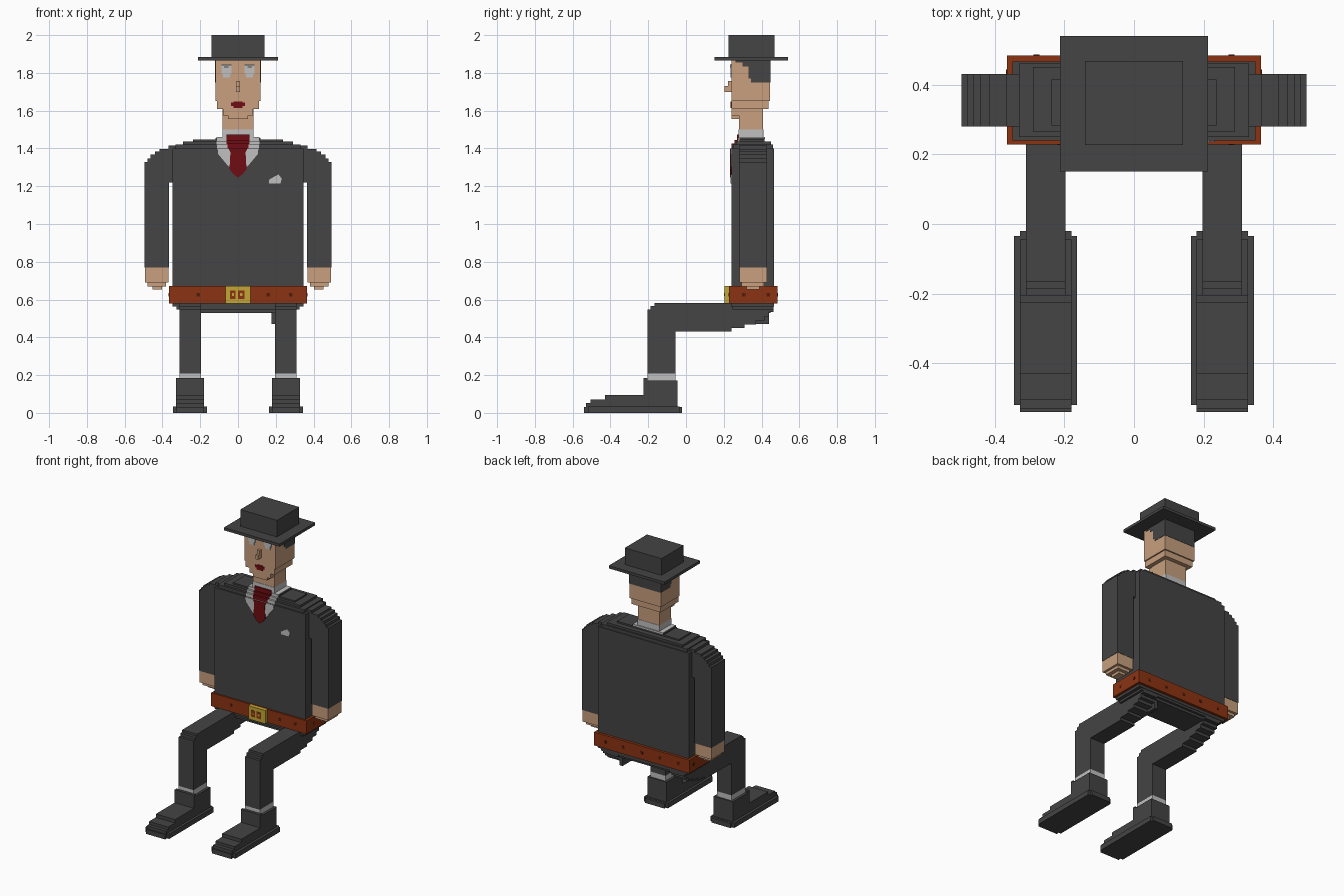
import bpy, bmesh


def material(name, r, g, b):
    m = bpy.data.materials.new(name)
    m.diffuse_color = (r, g, b, 1)
    return m


CLOTH = material("charcoal cloth", .058, .058, .058)
SKIN = material("skin", .58, .35, .21)
WHITE = material("pale grey", .53, .53, .53)
RED = material("dark red", .16, .004, .006)
LEATHER = material("brown leather", .26, .034, .006)
HOLE = material("dark brown", .09, .012, .003)
BRASS = material("brass", .55, .38, .035)


def finish(name, mat, bm):
    bmesh.ops.recalc_face_normals(bm, faces=bm.faces)
    me = bpy.data.meshes.new(name)
    bm.to_mesh(me)
    bm.free()
    me.materials.append(mat)
    ob = bpy.data.objects.new(name, me)
    bpy.context.collection.objects.link(ob)
    return ob


def boxes(name, mat, *dims):
    """One object from boxes (x0, x1, y0, y1, z0, z1)."""
    bm = bmesh.new()
    for x0, x1, y0, y1, z0, z1 in dims:
        for v in bmesh.ops.create_cube(bm, size=1)["verts"]:
            v.co = (x1 if v.co.x > 0 else x0, y1 if v.co.y > 0 else y0, z1 if v.co.z > 0 else z0)
    return finish(name, mat, bm)


def prism(name, mat, pts, axis, a, b):
    """Outline extruded from a to b; axis 'x' takes (y, z), axis 'y' takes (x, z)."""
    bm = bmesh.new()
    put = (lambda p: (a, p[0], p[1])) if axis == "x" else (lambda p: (p[0], a, p[1]))
    face = bm.faces.new([bm.verts.new(put(p)) for p in pts])
    new = bmesh.ops.extrude_face_region(bm, geom=[face])["geom"]
    for v in new:
        if isinstance(v, bmesh.types.BMVert):
            v.co["xyz".index(axis)] = b
    return finish(name, mat, bm)


def stairs(pts):
    """Turn points into a stepped outline: go sideways, then up or down."""
    out = [pts[0]]
    for u, w in pts[1:]:
        if u != out[-1][0] and w != out[-1][1]:
            out.append((u, out[-1][1]))
        out.append((u, w))
    return out


# hat
boxes("hat", CLOTH, (-.213, .213, .15, .54, 1.866, 1.885), (-.14, .14, .226, .468, 1.885, 2))

# head, jaw, chin and neck
boxes("head", SKIN, (-.12, .12, .24, .445, 1.65, 1.866), (-.111, .111, .24, .436, 1.608, 1.65),
      (-.08, .08, .24, .28, 1.575, 1.608), (-.053, .053, .24, .28, 1.555, 1.575))
boxes("neck", SKIN, (-.083, .083, .28, .408, 1.5, 1.61))
boxes("nose", SKIN, (-.01, .01, .205, .24, 1.7, 1.73), (-.01, .01, .222, .24, 1.73, 1.757))

# hair wraps the sides and back of the head
prism("hair", CLOTH, stairs([(.262, 1.866), (.262, 1.855), (.3, 1.855), (.3, 1.835), (.332, 1.835),
      (.332, 1.77), (.345, 1.77), (.345, 1.75), (.447, 1.75), (.447, 1.866)]), "x", -.122, .122)

# eyes, brows and lips
for s, side in ((-1, "left"), (1, "right")):
    cx = .061 * s
    boxes(side + "_eye", WHITE, (cx - .027, cx + .027, .236, .24, 1.795, 1.838),
          (cx - .019, cx + .019, .236, .24, 1.775, 1.795))
    boxes(side + "_brow", CLOTH, (cx - .027, cx + .027, .234, .24, 1.839, 1.845),
          (cx - .012, cx + .012, .234, .24, 1.829, 1.834))
boxes("lips", RED, (-.036, .036, .236, .24, 1.626, 1.642), (-.023, .023, .236, .24, 1.613, 1.648))

# jacket torso with stepped shoulders
boxes("torso", CLOTH, (-.348, .348, .24, .466, .6, 1.4), (-.33, .33, .25, .46, 1.4, 1.422),
      (-.29, .29, .265, .45, 1.42, 1.437), (-.237, .237, .283, .415, 1.43, 1.447),
      (-.12, .12, .283, .415, 1.44, 1.456))
boxes("collar", WHITE, (-.083, .083, .278, .41, 1.44, 1.5), (-.115, .115, .28, .417, 1.45, 1.46))

# shirt front, tie and pocket square
prism("shirt_front", WHITE, [(-.108, 1.4), (-.105, 1.37), (-.08, 1.34), (-.055, 1.31), (0, 1.27),
      (.055, 1.31), (.08, 1.34), (.105, 1.37), (.108, 1.4)], "y", .236, .242)
boxes("shirt_top", WHITE, (-.11, .11, .246, .26, 1.395, 1.423), (-.113, .113, .261, .3, 1.42, 1.44),
      (-.115, .115, .275, .3, 1.437, 1.459))
prism("tie", RED, [(-.05, 1.4), (-.04, 1.38), (-.045, 1.29), (-.025, 1.265), (0, 1.245),
      (.025, 1.265), (.045, 1.29), (.04, 1.38), (.05, 1.4)], "y", .233, .242)
boxes("tie_knot", RED, (-.055, .055, .242, .27, 1.395, 1.425), (-.06, .06, .257, .29, 1.42, 1.445),
      (-.062, .062, .27, .29, 1.44, 1.475))
prism("pocket_square", WHITE, [(.165, 1.215), (.225, 1.215), (.232, 1.24), (.215, 1.262),
      (.19, 1.25), (.165, 1.235)], "y", .236, .242)

# belt, buckle and holes
boxes("belt", LEATHER, (-.365, .365, .228, .484, .58, .672))
boxes("buckle", BRASS, (-.065, .065, .205, .228, .58, .672))
boxes("buckle_inlay", LEATHER, (-.042, -.012, .203, .206, .604, .648), (.0, .034, .203, .206, .604, .648))
boxes("buckle_stud", BRASS, (-.032, -.022, .2015, .204, .62, .634), (.01, .024, .2015, .204, .62, .634))
holes = [(x - .009, x + .009, .226, .23, .617, .635) for x in (-.21, .16, .28)]
holes += [(x - .009, x + .009, .482, .486, .617, .635) for x in (-.28, -.14, 0, .14, .28)]
for y in (.305, .435):
    holes += [(s - .002, s + .002, y - .009, y + .009, .617, .635) for s in (-.365, .365)]
boxes("belt_holes", HOLE, *holes)

# hips
boxes("hips", CLOTH, (-.348, .348, .24, .466, .562, .58), (-.325, .325, .247, .463, .547, .565),
      (-.295, .295, .26, .447, .53, .55))

# outlines for arm (x, z), leg (y, z) and shoe (y, z)
arm = stairs([(.365, .77), (.495, .77), (.495, 1.328), (.478, 1.328), (.478, 1.348), (.462, 1.348),
              (.462, 1.367), (.44, 1.367), (.44, 1.383), (.415, 1.383), (.415, 1.397), (.367, 1.397),
              (.367, 1.415), (.33, 1.415), (.33, 1.22), (.365, 1.22)])
leg = stairs([(-.205, .208), (-.055, .208), (-.055, .432), (.24, .432), (.24, .45), (.31, .45),
              (.31, .468), (.37, .468), (.37, .488), (.415, .488), (.415, .51), (.44, .51),
              (.44, .535), (.463, .535), (.463, .581), (-.167, .581), (-.167, .566), (-.187, .566),
              (-.187, .547), (-.205, .547)])
shoe = stairs([(-.53, .03), (-.045, .03), (-.045, .172), (-.205, .172), (-.205, .185), (-.225, .185),
               (-.225, .095), (-.43, .095), (-.43, .072), (-.505, .072), (-.505, .053), (-.53, .053)])

for s, side in ((-1, "left"), (1, "right")):
    def span(a, b):
        return (a, b) if s > 0 else (-b, -a)

    prism(side + "_sleeve", CLOTH, [(s * x, z) for x, z in arm], "y", .28, .43)
    boxes(side + "_hand", SKIN, (*span(.367, .493), .282, .428, .69, .77),
          (*span(.382, .478), .295, .412, .67, .69), (*span(.402, .452), .32, .39, .652, .67))
    prism(side + "_leg", CLOTH, leg, "x", *span(.197, .31))
    boxes(side + "_sock", WHITE, (*span(.197, .31), -.205, -.055, .165, .208))
    prism(side + "_shoe", CLOTH, shoe, "x", *span(.18, .327))
    boxes(side + "_sole", CLOTH, (*span(.163, .345), -.52, -.035, 0, .034),
          (*span(.18, .327), -.54, -.02, 0, .032))

# inner step where one thigh meets the hips
boxes("thigh_root", CLOTH, (.178, .2, .25, .44, .47, .535))
